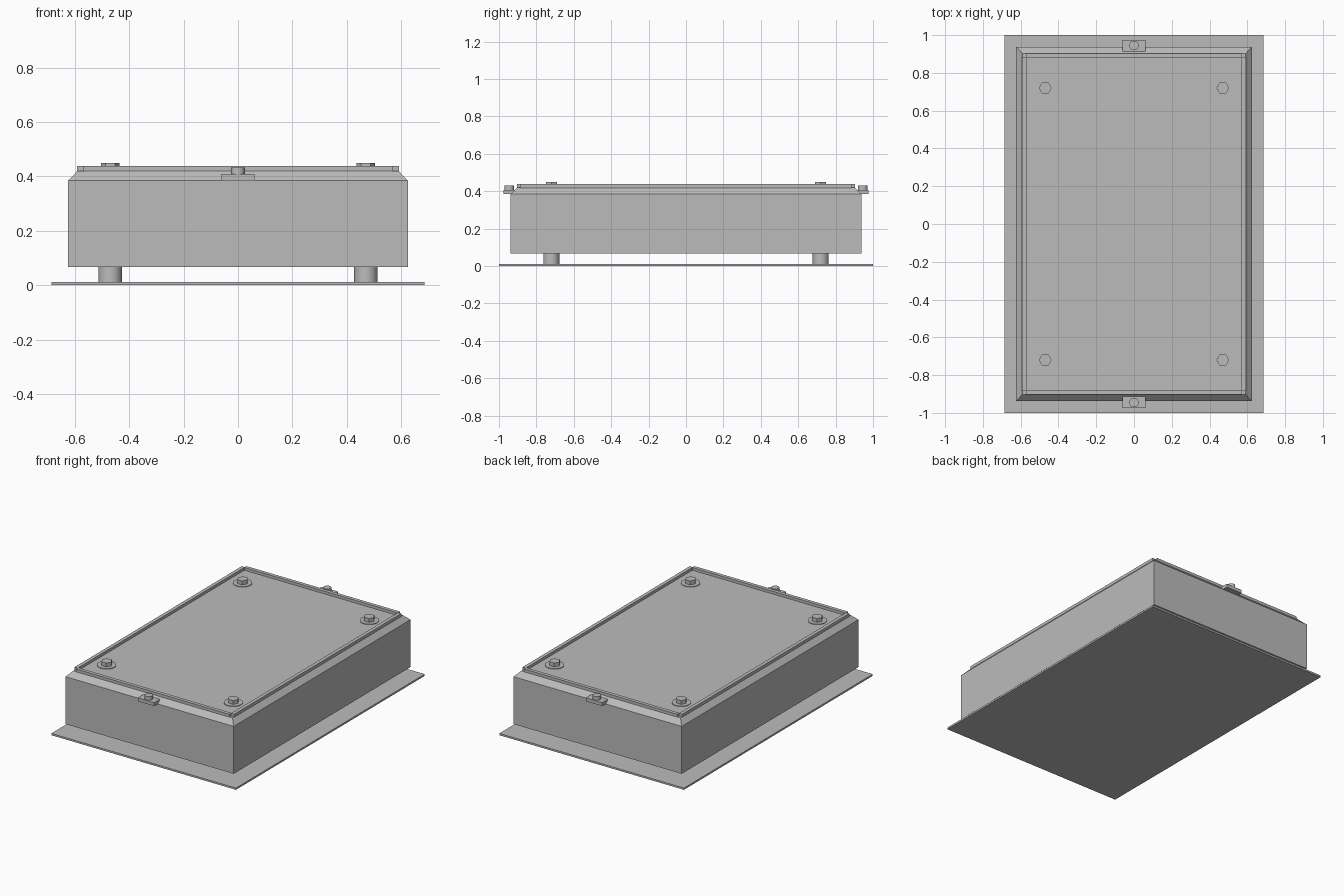
import bpy
import bmesh
from math import cos, sin, tau, radians

cube = bpy.data.objects.get("Cube")
if cube:
    bpy.data.objects.remove(cube, do_unlink=True)

grey = bpy.data.materials.new("plain grey")
grey.use_nodes = True
colour = (0.5, 0.5, 0.5, 1)
grey.diffuse_color = colour
grey.node_tree.nodes["Principled BSDF"].inputs["Base Color"].default_value = colour


def loft(name, rings, smooth=False):
    """Join equal-length rings of points, bottom to top, and cap both ends."""
    bm = bmesh.new()
    loops = [[bm.verts.new(p) for p in ring] for ring in rings]
    n = len(loops[0])
    for low, high in zip(loops, loops[1:]):
        for i in range(n):
            j = (i + 1) % n
            bm.faces.new((low[i], low[j], high[j], high[i]))
    bm.faces.new(loops[0][::-1])
    bm.faces.new(loops[-1])
    mesh = bpy.data.meshes.new(name)
    bm.to_mesh(mesh)
    bm.free()
    mesh.materials.append(grey)
    obj = bpy.data.objects.new(name, mesh)
    bpy.context.collection.objects.link(obj)
    if smooth:
        bpy.ops.object.select_all(action="DESELECT")
        obj.select_set(True)
        bpy.context.view_layer.objects.active = obj
        bpy.ops.object.shade_smooth_by_angle(angle=radians(30))
    return obj


def rect(hx, hy, z, x=0, y=0):
    return [(x + sx * hx, y + sy * hy, z)
            for sx, sy in ((-1, -1), (1, -1), (1, 1), (-1, 1))]


def block(name, hx, hy, z0, z1, x=0, y=0):
    return loft(name, [rect(hx, hy, z0, x, y), rect(hx, hy, z1, x, y)])


def prism(name, x, y, r, z0, z1, sides):
    rings = [[(x + r * cos(tau * i / sides), y + r * sin(tau * i / sides), z)
              for i in range(sides)] for z in (z0, z1)]
    return loft(name, rings, smooth=sides > 8)


# Mounting plate and chamfered housing
block("base_plate", 0.685, 1.0, 0, 0.012)
loft("housing", [rect(0.624, 0.937, 0.067), rect(0.624, 0.937, 0.385),
                 rect(0.59, 0.902, 0.42)])

# Raised strips round the lid, open at the corners
for s, side in ((-1, "right"), (1, "left")):
    block(side + "_lid_strip", 0.012, 0.885, 0.418, 0.438, x=s * 0.58)
for s, end in ((-1, "front"), (1, "back")):
    block(end + "_lid_strip", 0.568, 0.012, 0.418, 0.438, y=s * 0.891)

    # End latch with its round knob
    block(end + "_latch", 0.061, 0.032, 0.385, 0.408, y=s * 0.943)
    prism(end + "_latch_knob", 0, s * 0.945, 0.025, 0.407, 0.432, 32)

# Standoff legs, washers and hexagonal bolt heads
for sx, side in ((-1, "right"), (1, "left")):
    for sy, end in ((-1, "front"), (1, "back")):
        x, y, place = sx * 0.47, sy * 0.72, end + "_" + side
        prism(place + "_leg", x, y, 0.043, 0.011, 0.068, 32)
        prism(place + "_washer", x, y, 0.058, 0.419, 0.424, 32)
        prism(place + "_bolt", x, y, 0.034, 0.423, 0.45, 6)
